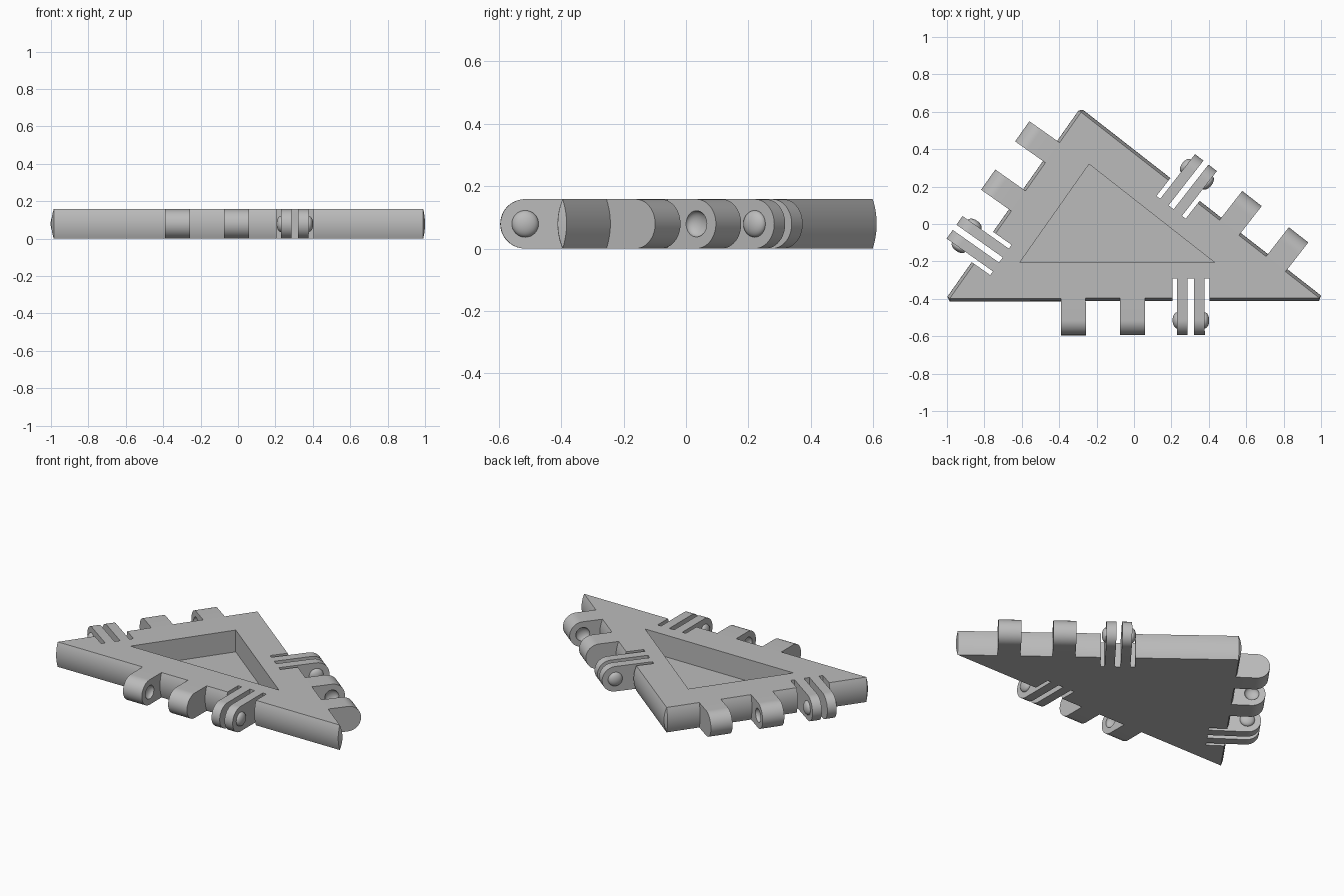
import bpy, bmesh, math
from mathutils import Matrix, Vector

if bpy.data.objects.get("Cube"):
    bpy.data.objects.remove(bpy.data.objects["Cube"])

H = 0.158                     # tile thickness
BULGE = 0.016                 # outward curve of the tile rim
REACH = 0.198                 # how far the hinge parts stand out
SLOT = 0.105                  # how far the hinge slots run inward
CORNERS = [Vector((-0.985, -0.398)), Vector((0.99, -0.395)), Vector((-0.283, 0.598))]
RECESS = [(-0.61, -0.205), (0.43, -0.205), (-0.24, 0.32)]
FORK_AT = [1.289, 0.922, 0.893]   # fork centre along each side
SIDES = ["front", "left", "right"]

grey = bpy.data.materials.new("plain_grey")
grey.use_nodes = True
COLOUR = (0.5, 0.5, 0.5, 1)
grey.diffuse_color = COLOUR
grey.node_tree.nodes["Principled BSDF"].inputs["Base Color"].default_value = COLOUR


def make(name, bm, matrix=Matrix()):
    bmesh.ops.recalc_face_normals(bm, faces=bm.faces)
    mesh = bpy.data.meshes.new(name)
    bm.to_mesh(mesh)
    bm.free()
    mesh.materials.append(grey)
    obj = bpy.data.objects.new(name, mesh)
    bpy.context.collection.objects.link(obj)
    obj.matrix_world = matrix
    return obj


def prism(points, along):
    bm = bmesh.new()
    face = bm.faces.new([bm.verts.new(p) for p in points])
    out = bmesh.ops.extrude_face_region(bm, geom=[face], use_keep_orig=True)
    moved = [v for v in out["geom"] if isinstance(v, bmesh.types.BMVert)]
    bmesh.ops.translate(bm, vec=along, verts=moved)
    return bm


def dome(name, x, matrix, a, depth):
    # flattened ball centred on a hinge face, used as a bump or a socket
    bm = bmesh.new()
    bmesh.ops.create_uvsphere(bm, u_segments=32, v_segments=16, radius=a)
    bmesh.ops.rotate(bm, verts=bm.verts, matrix=Matrix.Rotation(math.pi / 2, 3, 'Y'))
    bmesh.ops.scale(bm, verts=bm.verts, vec=(depth / a, 1, 1))
    bmesh.ops.translate(bm, verts=bm.verts, vec=(x, H / 2 - REACH, H / 2))
    return make(name, bm, matrix)


def select(obj):
    bpy.ops.object.select_all(action='DESELECT')
    obj.select_set(True)
    bpy.context.view_layer.objects.active = obj


def cut(obj, cutter):
    cutter.hide_render = True
    mod = obj.modifiers.new("cut", 'BOOLEAN')
    mod.operation, mod.solver, mod.object = 'DIFFERENCE', 'EXACT', cutter
    select(obj)
    bpy.ops.object.modifier_apply(modifier=mod.name)
    bpy.data.objects.remove(cutter)


def smooth(obj):
    select(obj)
    bpy.ops.object.shade_smooth_by_angle(angle=math.radians(30))


def hinge_plate(name, x0, x1, inner, matrix):
    # flat plate with a half-round outer end
    r = H / 2
    profile = [(x0, inner, H), (x0, inner, 0)]
    for i in range(25):
        a = -math.pi / 2 - math.pi * i / 24
        profile.append((x0, r - REACH + r * math.cos(a), r + r * math.sin(a)))
    return make(name, prism(profile, (x1 - x0, 0, 0)), matrix)


# Triangular tile with a gently rounded rim
bm = bmesh.new()
frames = []
for i in range(3):
    a, b = CORNERS[i], CORNERS[(i + 1) % 3]
    t = (b - a).normalized()
    out = Vector((t.y, -t.x))
    frames.append(Matrix.Translation(a.to_3d()) @ Matrix.Rotation(math.atan2(t.y, t.x), 4, 'Z'))
    for k in range(13):
        u = k / 6 - 1
        for p in (a, b):
            q = p + out * BULGE * (1 - u * u)
            bm.verts.new((q.x, q.y, H * k / 12))
bmesh.ops.remove_doubles(bm, verts=bm.verts, dist=0.0001)
bmesh.ops.convex_hull(bm, input=bm.verts)
bmesh.ops.dissolve_limit(bm, angle_limit=0.005, verts=bm.verts, edges=bm.edges)
tile = make("triangle_tile", bm)

# Triangular recess in the top
cut(tile, make("recess_cutter", prism([(x, y, 0.02) for x, y in RECESS], (0, 0, H))))

# Each side: two lugs with sockets facing each other, and one slotted fork
for side, frame, fork in zip(SIDES, frames, FORK_AT):
    slot = [(fork - 0.099, -0.05, -0.1), (fork + 0.099, -0.05, -0.1),
            (fork + 0.099, SLOT, -0.1), (fork - 0.099, SLOT, -0.1)]
    cut(tile, make("slot_cutter", prism(slot, (0, 0, 0.4)), frame))

    for label, centre, facing in (("outer", fork - 0.628, 1), ("inner", fork - 0.312, -1)):
        lug = hinge_plate(f"{side}_{label}_lug", centre - 0.066, centre + 0.066, 0, frame)
        cut(lug, dome("socket_cutter", centre + facing * 0.066, frame, 0.042, 0.026))
        smooth(lug)

    for label, s in (("first", -1), ("second", 1)):
        near, far = fork + s * 0.017, fork + s * 0.074
        smooth(hinge_plate(f"{side}_{label}_fork_tine", near, far, SLOT, frame))
        smooth(dome(f"{side}_{label}_fork_bump", far, frame, 0.043, 0.024))

smooth(tile)
